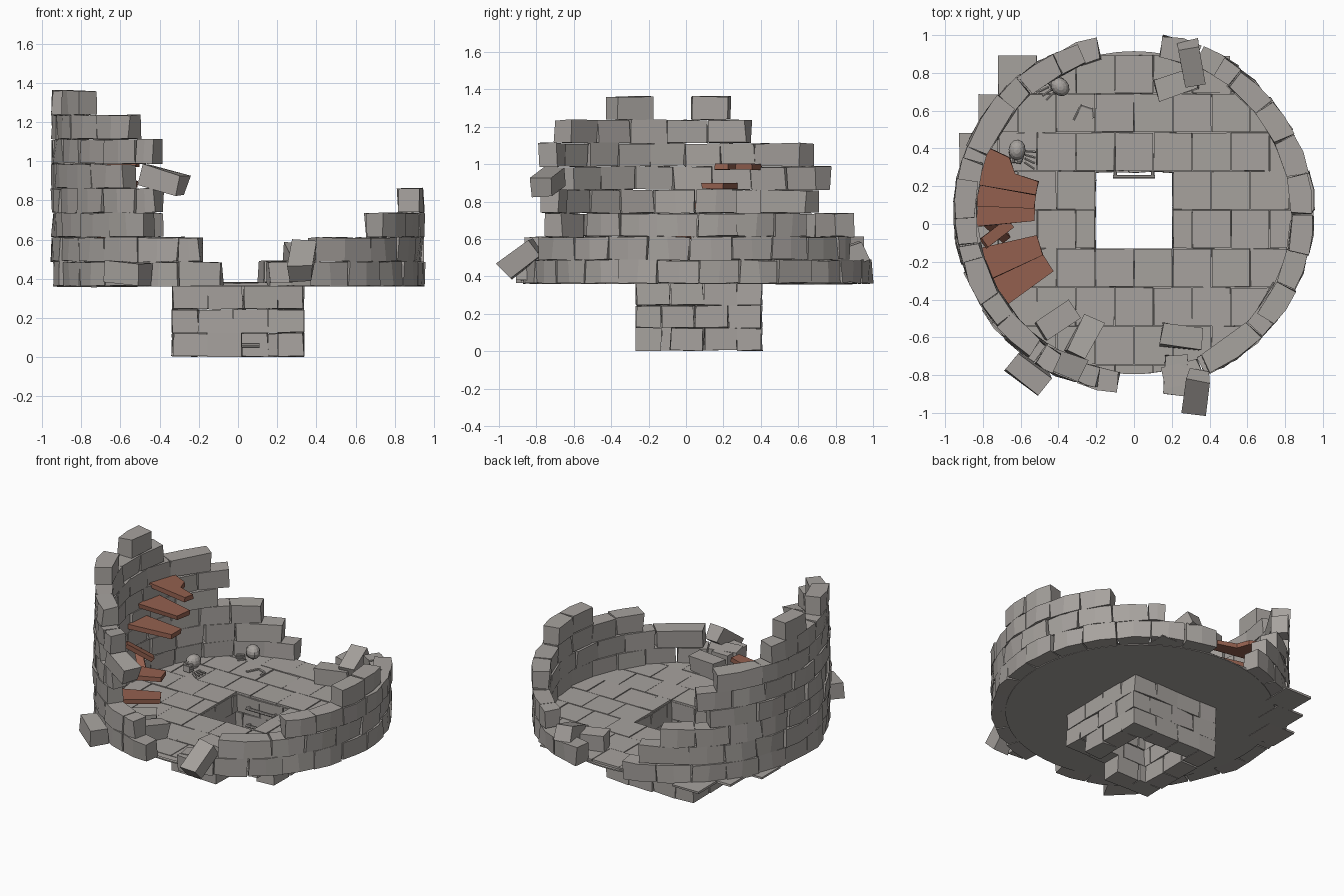
import bpy, bmesh, math, random
from mathutils import Matrix, Vector, Euler

if "Cube" in bpy.data.objects:
    bpy.data.objects.remove(bpy.data.objects["Cube"])

random.seed(7)
CY = 0.06            # tower centre in y
FLOOR = 0.38         # walking surface height


def material(name, rgb):
    m = bpy.data.materials.new(name)
    m.diffuse_color = (*rgb, 1)
    m.use_nodes = True
    m.node_tree.nodes["Principled BSDF"].inputs["Base Color"].default_value = m.diffuse_color
    return m


STONE = material("grey stone", (0.385, 0.362, 0.342))
WOOD = material("brown wood", (0.295, 0.118, 0.078))


def finish(name, bm, mat):
    bmesh.ops.recalc_face_normals(bm, faces=bm.faces)
    me = bpy.data.meshes.new(name)
    bm.to_mesh(me)
    bm.free()
    ob = bpy.data.objects.new(name, me)
    bpy.context.collection.objects.link(ob)
    me.materials.append(mat)
    return ob


def prism(bm, outline, z0, z1, jit=0.0):
    """Extruded polygon with slightly irregular corners."""
    def j():
        return random.uniform(-jit, jit)
    lo = [bm.verts.new((x + j(), y + j(), z0 + j() * 0.6)) for x, y in outline]
    hi = [bm.verts.new((x + j(), y + j(), z1 + j() * 0.6)) for x, y in outline]
    n = len(outline)
    bm.faces.new(lo[::-1])
    bm.faces.new(hi)
    for i in range(n):
        k = (i + 1) % n
        bm.faces.new((lo[i], lo[k], hi[k], hi[i]))
    return lo + hi


def rect(x0, x1, y0, y1):
    return [(x0, y0), (x1, y0), (x1, y1), (x0, y1)]


def block(bm, pos, size, rot=(0, 0, 0), jit=0.009):
    sx, sy, sz = (s / 2 for s in size)
    vs = prism(bm, rect(-sx, sx, -sy, sy), -sz, sz, jit)
    r = Euler([math.radians(a) for a in rot]).to_matrix().to_4x4()
    bmesh.ops.transform(bm, matrix=Matrix.Translation(pos) @ r, verts=vs)


def polar(r, deg):
    """Angle 0 = left side (-x), positive towards the front (-y)."""
    a = math.radians(deg)
    return (-r * math.cos(a), CY - r * math.sin(a))


# Round wall: per course, arcs (from, to) in degrees
STEP = 360 / 26
courses = [
    [(-78, 85), (100, 261)],
    [(-72, 78), (115, 240)],
    [(-63, 60), (141, 219)],
    [(-44, 63), (166, 193)],
    [(-49, 52)],
    [(-41, 63)],
    [(-18, 54)],
    [(-11, 2), (16, 31)],
]
for c, arcs in enumerate(courses):
    bm = bmesh.new()
    z0 = 0.364 + 0.125 * c
    for a, b in arcs:
        n = max(1, round((b - a) / STEP))
        w = (b - a) / n
        shift = w / 2 if c % 2 and n > 3 else 0
        cuts = [a] + [a + shift + i * w for i in range(1, n)] + [b]
        for p, q in zip(cuts, cuts[1:]):
            p, q = p + 0.2, q - 0.2
            mid = (p + q) / 2
            dr = random.uniform(-0.008, 0.006)
            ro, ri = 0.946 + dr, 0.838 + dr
            prism(bm, [polar(ro, p), polar(ro + 0.004, mid), polar(ro, q),
                       polar(ri, q), polar(ri, p)], z0, z0 + 0.122, 0.007)
    finish("wall_course_%d" % (c + 1), bm, STONE)

# Square shaft under the floor, pinwheel courses; lowest front right corner is missing
T, H = 0.13, 0.335
for c in range(3):
    bm = bmesh.new()
    for side in range(4):
        rot = Matrix.Translation((0, 0.07, 0)) @ Matrix.Rotation(side * math.pi / 2, 4, 'Z')
        x0, x1 = (-H, H - T) if c % 2 == 0 else (T - H, H)
        w = (x1 - x0) / 3
        for i in range(3):
            if c == 0 and (side, i) in ((0, 2), (1, 0)):
                continue
            vs = prism(bm, rect(x0 + i * w + 0.002, x0 + (i + 1) * w - 0.002, -H, T - H),
                       0.004 + c * 0.121, 0.122 + c * 0.121, 0.006)
            bmesh.ops.transform(bm, matrix=rot, verts=vs)
    finish("shaft_course_%d" % (c + 1), bm, STONE)

# Slab below the tiles, with a square hole
bm = bmesh.new()
rings = []
for z in (0.36, 0.368):
    outer, inner = [], []
    for i in range(64):
        a = i * math.tau / 64
        d = Vector((math.cos(a), math.sin(a)))
        s = 0.205 / max(abs(d.x), abs(d.y))
        outer.append(bm.verts.new((d.x * 0.855, d.y * 0.855 + CY, z)))
        inner.append(bm.verts.new((d.x * s, d.y * s + 0.075, z)))
    rings.append((outer, inner))
(o0, i0), (o1, i1) = rings
for i in range(64):
    k = (i + 1) % 64
    for p, q in ((o0, i0), (o1, i1), (o0, o1), (i0, i1)):
        bm.faces.new((p[i], p[k], q[k], q[i]))
finish("floor_slab", bm, STONE)

# Paving in staggered rows, trimmed to the circle and around the hole
bm = bmesh.new()
S = 0.205
for j in range(-4, 5):
    y0 = -0.13 + j * S
    for i in range(-6, 6):
        x0 = i * S + (0 if j % 2 else S / 2)
        x1 = x0 + S
        if j in (0, 1):
            if x0 > -0.25 and x1 < 0.25:
                continue
            if x0 < -0.205 < x1:
                x1 = -0.205
            if x0 < 0.205 < x1:
                x0 = 0.205
            if x1 - x0 < 0.03 or (x0 > -0.2 and x1 < 0.2):
                continue
        dz = random.uniform(-0.003, 0.003)
        prism(bm, rect(x0 + 0.002, x1 - 0.002, y0 + 0.002, y0 + S - 0.002),
              0.364, FLOOR + dz, 0.002)
for i in range(48):
    a = i * math.tau / 48
    d = Vector((math.cos(a), math.sin(a), 0))
    bmesh.ops.bisect_plane(bm, geom=bm.verts[:] + bm.edges[:] + bm.faces[:],
                           plane_co=d * 0.853 + Vector((0, CY, 0)), plane_no=d, clear_outer=True)
# Untrimmed tiles poking out at the back left
for x, y in ((-0.72, 0.685), (-0.825, 0.48), (-0.925, 0.275)):
    prism(bm, rect(x, x + S, y, y + S), 0.358, 0.372, 0.002)
prism(bm, rect(0.33, 0.51, 0.69, 0.89), 0.364, 0.372, 0.002)
finish("floor_tiles", bm, STONE)

# Fallen and loose bricks: position, rotation
loose = [
    ((-0.40, -0.51, 0.435), (0, 0, 32)),
    ((-0.26, -0.60, 0.435), (0, 8, 62)),
    ((0.25, -0.60, 0.435), (0, 0, -8)),
    ((0.22, -0.80, 0.43), (0, 0, 87)),
    ((0.33, -0.885, 0.49), (0, -38, 83)),
    ((-0.56, -0.79, 0.43), (0, 5, -36)),
    ((0.22, 0.74, 0.435), (0, 0, 16)),
    ((0.30, 0.85, 0.50), (0, 20, -80)),
    ((-0.38, -0.735, 0.905), (0, 15, -22)),
]
bm = bmesh.new()
for pos, rot in loose:
    block(bm, pos, (0.215, 0.115, 0.11), rot)
finish("loose_bricks", bm, STONE)

# Spiral stair boards: start angle, end angle, top height
for i, (a, b, z) in enumerate([(-24, -10, 1.003), (-15, -2.5, 0.90), (-7, 5, 0.795),
                               (13, 25, 0.575), (24, 36, 0.47)]):
    bm = bmesh.new()
    pts = [polar(0.845, a), polar(0.845, b), polar(0.53, b), polar(0.53, a)]
    if i == 0:   # broken top board
        pts[3:] = [polar(0.53, -18), polar(0.66, -18), polar(0.72, a)]
    prism(bm, pts, z - 0.032, z, 0.003)
    finish("stair_board_%d" % (i + 1), bm, WOOD)
bm = bmesh.new()
block(bm, (-0.73, -0.05, 0.65), (0.20, 0.06, 0.03), (0, 32, 38), 0.003)
block(bm, (-0.73, -0.03, 0.56), (0.19, 0.05, 0.03), (20, 42, -40), 0.003)
finish("broken_stair_board", bm, WOOD)


# Ladder rungs in the shaft
def rod(bm, p, q, r, seg=8):
    p, q = Vector(p), Vector(q)
    m = Matrix.Translation((p + q) / 2) @ (q - p).to_track_quat('Z', 'Y').to_matrix().to_4x4()
    bmesh.ops.create_cone(bm, cap_ends=True, segments=seg, radius1=r, radius2=r,
                          depth=(q - p).length, matrix=m)


bm = bmesh.new()
for z in (0.06, 0.18, 0.30):
    rod(bm, (-0.11, 0.25, z), (0.11, 0.25, z), 0.01)
    for x in (-0.1, 0.1):
        rod(bm, (x, 0.25, z), (x, 0.29, z), 0.009)
finish("shaft_rungs", bm, STONE)


# Skulls with a few bones beside them
def remains(name, x, y, yaw):
    bm = bmesh.new()
    bmesh.ops.create_uvsphere(bm, u_segments=12, v_segments=8, radius=0.05,
                              matrix=Matrix.Translation((0, 0.012, 0.06)) @ Matrix.Diagonal((0.9, 1.1, 0.95, 1)))
    block(bm, (0, -0.035, 0.03), (0.055, 0.045, 0.04), jit=0.003)
    for s in (-1, 1):
        rod(bm, (s * 0.02, -0.03, 0.055), (s * 0.02, -0.05, 0.055), 0.013)
        rod(bm, (s * 0.04, 0.0, 0.035), (s * 0.025, -0.055, 0.035), 0.006, 6)
    for k in range(4):
        rod(bm, (0.045, -0.05 + k * 0.02, 0.012), (0.10, -0.08 + k * 0.03, 0.008), 0.007, 6)
    m = Matrix.Translation((x, y, FLOOR)) @ Matrix.Rotation(math.radians(yaw), 4, 'Z')
    bmesh.ops.transform(bm, matrix=m, verts=bm.verts)
    finish(name, bm, STONE)


remains("skull_back", -0.40, 0.735, 225)
remains("skull_left", -0.62, 0.38, -5)
bm = bmesh.new()
for p, q in (((-0.32, 0.55), (-0.28, 0.63)), ((-0.28, 0.63), (-0.22, 0.61)), ((-0.22, 0.61), (-0.215, 0.56))):
    rod(bm, (*p, FLOOR + 0.006), (*q, FLOOR + 0.006), 0.008, 6)
finish("bone_piece", bm, STONE)
